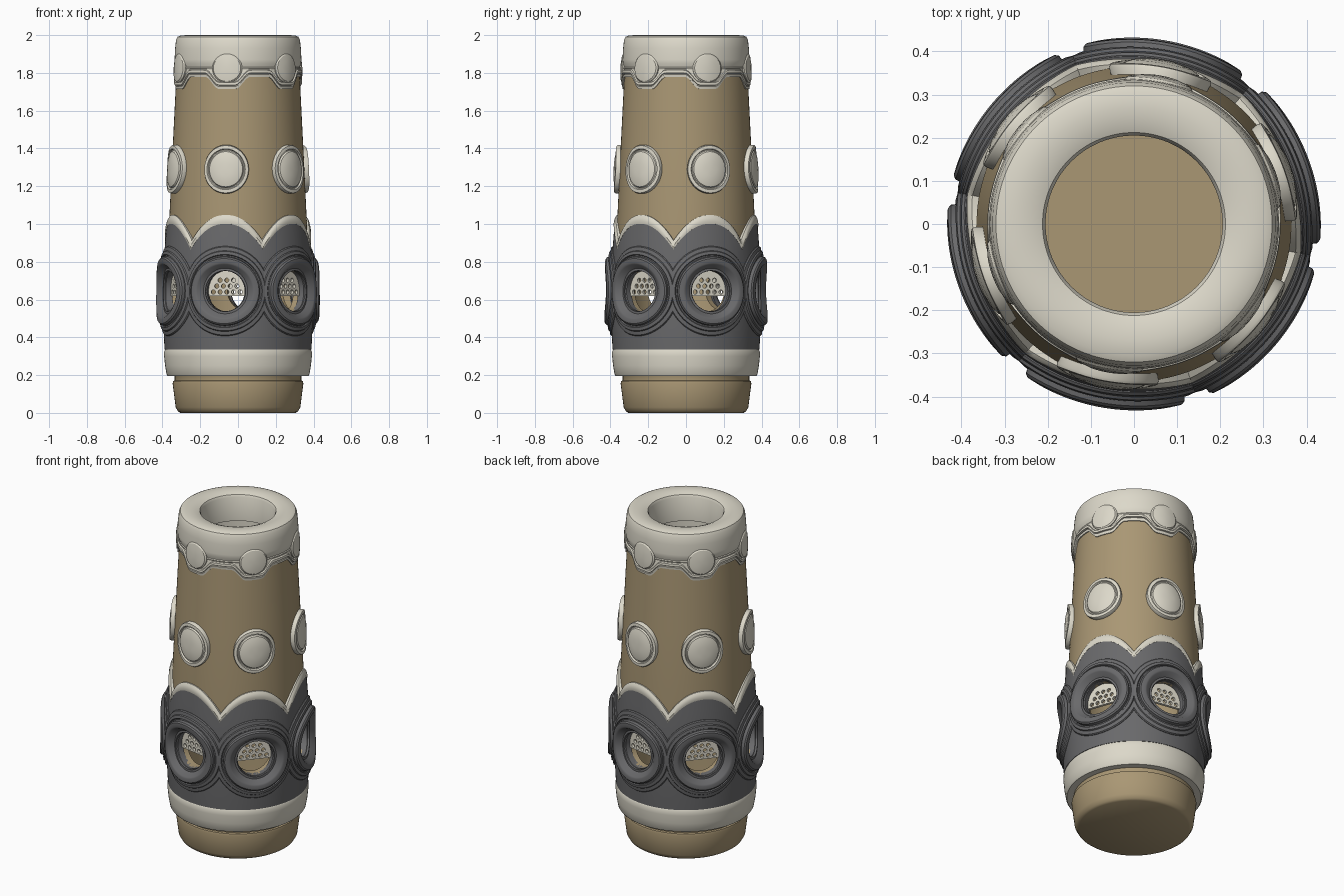
import bpy, bmesh
from math import sin, cos, pi, radians, hypot, asin
from mathutils import Matrix

if "Cube" in bpy.data.objects:
    bpy.data.objects.remove(bpy.data.objects["Cube"], do_unlink=True)

SEG = 144
AZIMUTHS = [radians(20 + 60 * i) for i in range(6)]
WINDOW_Z, WINDOW_R = 0.645, 0.103


def material(name, rgb):
    m = bpy.data.materials.new(name)
    m.use_nodes = True
    m.diffuse_color = (*rgb, 1)
    m.node_tree.nodes["Principled BSDF"].inputs["Base Color"].default_value = (*rgb, 1)
    return m


TAN = material("tan clay", (0.40, 0.31, 0.175))
CREAM = material("cream glaze", (0.72, 0.69, 0.59))
GREY = material("dark grey", (0.142, 0.142, 0.147))


def finish(name, mesh, mat):
    mesh.materials.clear()
    mesh.materials.append(mat)
    mesh.shade_smooth()
    mesh.set_sharp_from_angle(angle=radians(32))
    obj = bpy.data.objects.new(name, mesh)
    bpy.context.collection.objects.link(obj)
    return obj


def loft(name, rings, mat, closed=True):
    """Skin a cyclic list of equal sections."""
    bm = bmesh.new()
    rows = [[bm.verts.new(p) for p in ring] for ring in rings]
    n = len(rows[0])
    for a, b in zip(rows, rows[1:] + rows[:1]):
        for j in range(n if closed else n - 1):
            k = (j + 1) % n
            bm.faces.new((a[j], b[j], b[k], a[k]))
    bmesh.ops.remove_doubles(bm, verts=bm.verts, dist=1e-5)
    bmesh.ops.recalc_face_normals(bm, faces=bm.faces)
    mesh = bpy.data.meshes.new(name)
    bm.to_mesh(mesh)
    bm.free()
    return finish(name, mesh, mat)


def lathe(name, profile, mat, closed=True):
    """Turn a profile; it may be a function of scallop phase t (0 centre, 1 cusp)."""
    rings = []
    for i in range(SEG):
        t = abs((i * 6 / SEG) % 1 * 2 - 1)
        az = radians(-10) + 2 * pi * i / SEG
        pts = profile(t) if callable(profile) else profile
        rings.append([(r * cos(az), r * sin(az), z) for r, z in pts])
    return loft(name, rings, mat, closed)


def wrapped_disc(name, profile, az, z0, base, mat, wide=1.0, closed=False, steps=64):
    """Round relief wrapped on the wall; profile is (distance from centre, height)."""
    rings = []
    for i in range(steps):
        a = 2 * pi * i / steps
        ring = []
        for rho, h in profile:
            z = z0 + rho * sin(a)
            ang = az + wide * rho * cos(a) / base(z0)
            r = base(z) + h
            ring.append((r * cos(ang), r * sin(ang), z))
        rings.append(ring)
    return loft(name, rings, mat, closed)


def body_radius(z):
    return 0.365 - 0.049 * (z - 1.0)


def sleeve_radius(z):
    return 0.397 - 0.12 * (z - 0.6) ** 2


def bake(obj):
    bpy.context.view_layer.update()
    dg = bpy.context.evaluated_depsgraph_get()
    return bpy.data.meshes.new_from_object(obj.evaluated_get(dg))


# hollow body with a floor
body = lathe("body", [
    (0, 0), (0.305, 0), (0.318, 0.008), (0.33, 0.03), (0.346, 0.155), (0.343, 0.168),
    (0.335, 0.172), (0.335, 0.2), (0.35, 0.23), (0.36, 0.4), (0.365, 1.0), (0.346, 1.4),
    (body_radius(1.83), 1.83), (0.29, 1.83), (0.31, 1.0), (0.31, 0.3), (0.29, 0.08),
    (0, 0.08)], TAN, closed=False)

# foot band
lathe("foot_band", [
    (0.33, 0.195), (0.372, 0.195), (0.378, 0.203), (0.386, 0.25), (0.391, 0.3),
    (0.391, 0.325), (0.386, 0.335), (0.33, 0.335)], CREAM)


# scalloped sleeve and its trim
def scallop(t):
    return 0.87 + 0.135 * (1 - t ** 2.2)


def sleeve_profile(t):
    top = scallop(t)
    zs = [0.335 + (top - 0.335) * k / 10 for k in range(11)]
    return [(0.342, 0.335)] + [(sleeve_radius(z), z) for z in zs] + [(0.342, top)]


def trim_profile(t):
    z = scallop(t)
    top = z + 0.043
    r = sleeve_radius(z)
    return [(0.345, z - 0.01), (r + 0.001, z - 0.004), (r + 0.004, z + 0.012),
            (r, z + 0.03), (r - 0.008, top), (0.345, top)]


sleeve = lathe("sleeve", sleeve_profile, GREY)
lathe("sleeve_trim", trim_profile, CREAM)

# window openings through sleeve and body
bm = bmesh.new()
for az in AZIMUTHS:
    place = (Matrix.Rotation(az, 4, "Z") @ Matrix.Translation((0.42, 0, WINDOW_Z))
             @ Matrix.Rotation(pi / 2, 4, "Y"))
    bmesh.ops.create_cone(bm, cap_ends=True, segments=48, radius1=0.108, radius2=0.108,
                          depth=0.32, matrix=place)
mesh = bpy.data.meshes.new("window_cutter")
bm.to_mesh(mesh)
bm.free()
cutter = bpy.data.objects.new("window_cutter", mesh)
bpy.context.collection.objects.link(cutter)
cutter.hide_render = True
for obj in (body, sleeve):
    mod = obj.modifiers.new("windows", "BOOLEAN")
    mod.operation, mod.solver, mod.object = "DIFFERENCE", "EXACT", cutter
    cut = bake(obj)
    obj.modifiers.clear()
    obj.data = cut
    cut.set_sharp_from_angle(angle=radians(32))
bpy.data.objects.remove(cutter, do_unlink=True)

# perforated half-round grate, drawn as a filled outline with holes
curve = bpy.data.curves.new("grate_outline", "CURVE")
curve.dimensions, curve.fill_mode, curve.extrude = "2D", "BOTH", 0.008


def outline(points):
    s = curve.splines.new("POLY")
    s.points.add(len(points) - 1)
    for p, (x, y) in zip(s.points, points):
        p.co = (x, y, 0, 1)
    s.use_cyclic_u = True


SILL = -0.025
start = asin(SILL / 0.107)
outline([(0.107 * cos(a), 0.107 * sin(a))
         for a in [start + (pi - 2 * start) * i / 32 for i in range(33)]])
PITCH, HOLE = 0.036, 0.0115
for row in range(5):
    y = SILL + 0.02 + row * PITCH * 0.866
    for col in range(-3, 4):
        x = (col + 0.5 * (row % 2)) * PITCH
        if hypot(x, y) < 0.088:
            outline([(x + HOLE * cos(pi * k / 6), y + HOLE * sin(pi * k / 6))
                     for k in range(12)])
helper = bpy.data.objects.new("grate_outline", curve)
bpy.context.collection.objects.link(helper)
grate_mesh = bake(helper)
bpy.data.objects.remove(helper, do_unlink=True)

# relief sections: stepped window frame, round button, half-round frill bead
FRAME = [(0.238, -0.02), (0.238, 0.003), (0.233, 0.009), (0.214, 0.011), (0.21, 0.018),
         (0.194, 0.02), (0.19, 0.013), (0.184, 0.013), (0.18, 0.03), (0.172, 0.036),
         (0.15, 0.036), (0.141, 0.031), (0.118, -0.004), (0.106, -0.014), (0.112, -0.05)]
BUTTON = [(0.129, -0.01), (0.129, 0.018), (0.125, 0.025), (0.108, 0.026), (0.104, 0.017),
          (0.099, 0.017), (0.093, 0.025), (0.07, 0.031), (0.035, 0.034), (0, 0.035)]
BEAD = [(0.078, -0.01), (0.078, 0.012), (0.07, 0.019), (0.04, 0.023), (0, 0.024)]

for i, az in enumerate(AZIMUTHS, 1):
    wrapped_disc(f"window_frame_{i}", FRAME, az, WINDOW_Z, sleeve_radius, GREY, closed=True)
    wrapped_disc(f"button_{i}", BUTTON, az, 1.29, body_radius, CREAM, wide=0.9)
    wrapped_disc(f"frill_bead_{i}", BEAD, az, 1.825, body_radius, CREAM, steps=40)
    grate = finish(f"grate_{i}", grate_mesh, CREAM)
    grate.location = (0.335 * cos(az), 0.335 * sin(az), WINDOW_Z)
    grate.rotation_euler = (pi / 2, 0, az + pi / 2)


# wavy frill below the lip, in two steps
def frill_profile(t):
    s = min(1, max(0, (0.7 - t) / 0.45))
    low = 1.778 - 0.064 * s * s * (3 - 2 * s)
    r = body_radius(low)
    return [(0.31, low), (r + 0.006, low), (r + 0.008, low + 0.014), (r + 0.003, low + 0.016),
            (r + 0.003, low + 0.02), (r + 0.013, low + 0.022), (r + 0.012, low + 0.036),
            (r + 0.004, low + 0.04), (0.327, 1.83), (0.31, 1.83)]


lathe("frill", frill_profile, CREAM)

# thick rounded lip with an inner liner
lathe("lip", [
    (0.205, 1.83), (0.205, 1.975), (0.212, 1.988), (0.235, 1.997), (0.27, 2.0), (0.305, 1.998),
    (0.32, 1.991), (0.328, 1.975), (0.333, 1.93), (0.336, 1.87), (0.335, 1.85), (0.33, 1.838),
    (0.329, 1.832), (0.332, 1.826), (0.329, 1.818), (0.28, 1.818), (0.28, 1.7), (0.27, 1.7),
    (0.27, 1.825)], CREAM)
